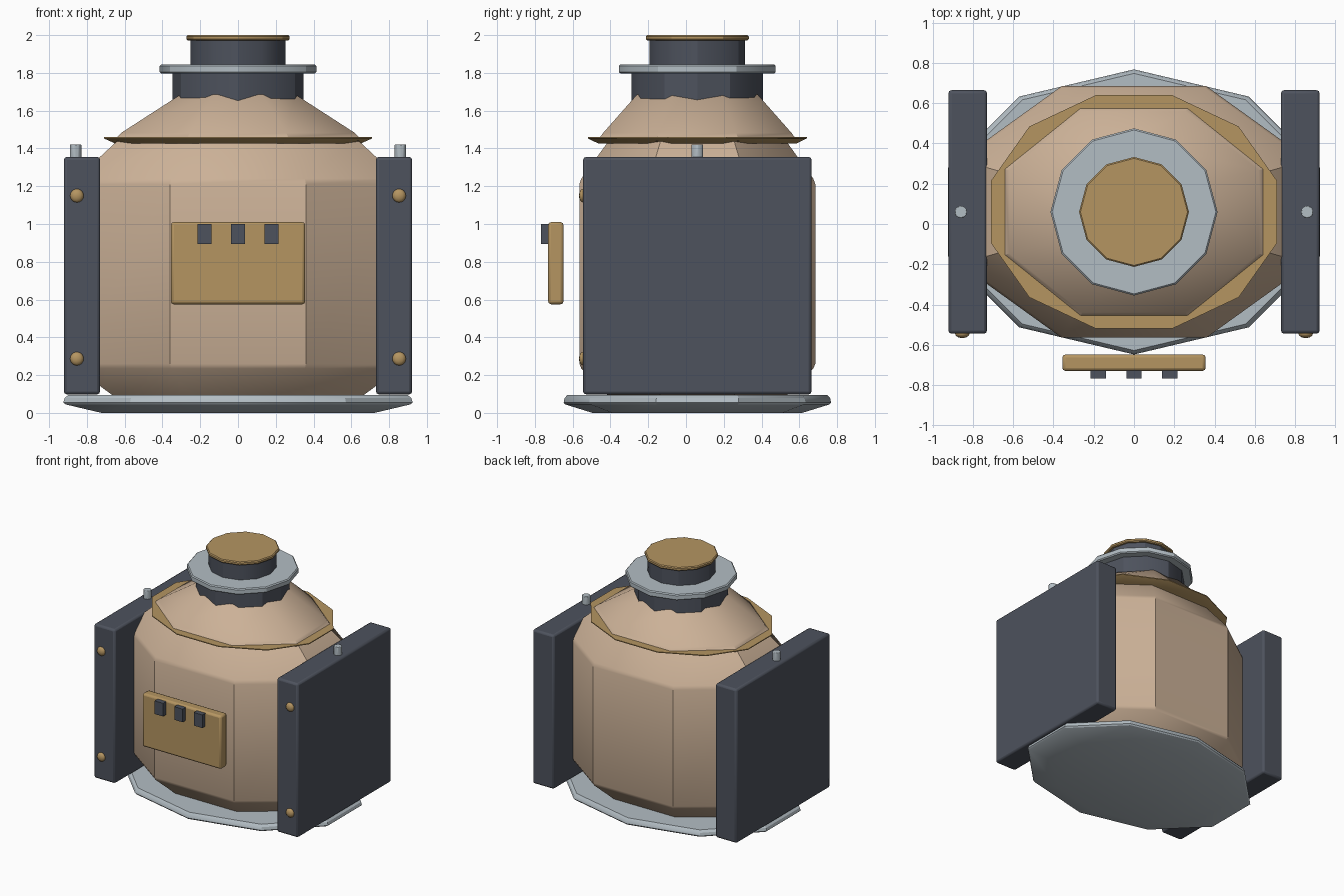
import bpy, bmesh, math

if "Cube" in bpy.data.objects:
    bpy.data.objects.remove(bpy.data.objects["Cube"])

CY = 0.06  # the round parts are centred slightly behind the origin


def material(name, rgb):
    m = bpy.data.materials.new(name)
    m.diffuse_color = (*rgb, 1)
    m.use_nodes = True
    m.node_tree.nodes["Principled BSDF"].inputs["Base Color"].default_value = m.diffuse_color
    return m


TAN = material("tan_paint", (0.60, 0.44, 0.31))
GOLD = material("brass", (0.46, 0.30, 0.12))
SILVER = material("pale_metal", (0.45, 0.51, 0.55))
DARK = material("dark_metal", (0.075, 0.085, 0.11))


def finish(name, bm, mat, bevel=0, smooth=30):
    bmesh.ops.recalc_face_normals(bm, faces=bm.faces)
    me = bpy.data.meshes.new(name)
    bm.to_mesh(me)
    bm.free()
    me.materials.append(mat)
    ob = bpy.data.objects.new(name, me)
    bpy.context.collection.objects.link(ob)
    if bevel:
        b = ob.modifiers.new("bevel", 'BEVEL')
        b.width = bevel
        b.segments = 2
        b.limit_method = 'ANGLE'
    bpy.ops.object.select_all(action='DESELECT')
    ob.select_set(True)
    bpy.context.view_layer.objects.active = ob
    bpy.ops.object.shade_smooth_by_angle(angle=math.radians(smooth))
    return ob


def loft(name, sides, start, sections, mat, smooth=30):
    """Closed stack of elliptical polygons; each section is (rx, ry, z)."""
    bm = bmesh.new()
    rings = []
    for rx, ry, z in sections:
        angles = [math.radians(start) + math.tau * i / sides for i in range(sides)]
        rings.append([bm.verts.new((rx * math.cos(a), CY + ry * math.sin(a), z))
                      for a in angles])
    for lo, hi in zip(rings, rings[1:]):
        for i in range(sides):
            j = (i + 1) % sides
            bm.faces.new((lo[i], lo[j], hi[j], hi[i]))
    bm.faces.new(rings[0][::-1])
    bm.faces.new(rings[-1])
    return finish(name, bm, mat, smooth=smooth)


def box(name, lo, hi, mat, bevel=0):
    bm = bmesh.new()
    bmesh.ops.create_cube(bm, size=1)
    for v in bm.verts:
        v.co = [(a + b) / 2 + c * (b - a) for a, b, c in zip(lo, hi, v.co)]
    return finish(name, bm, mat, bevel)


def disc(name, r, z0, z1, mat, edge=0.0):
    secs = [(r, r, z0), (r, r, z1)]
    if edge:
        s = r - edge
        secs = [(s, s, z0), (r, r, z0 + edge), (r, r, z1 - edge), (s, s, z1)]
    return loft(name, 12, 0, secs, mat)


# Ten-sided foot plate with undercut rim
loft("base_plate", 10, 18,
     [(0.76, 0.555, 0), (0.96, 0.70, 0.045), (0.972, 0.708, 0.055),
      (0.965, 0.703, 0.078), (0.945, 0.688, 0.095)], SILVER)

# Eight-sided body with chamfered bottom and shoulder
loft("body", 8, 22.5,
     [(0.70, 0.50, 0.08), (0.925, 0.665, 0.235), (0.94, 0.676, 0.26),
      (0.94, 0.676, 1.21), (0.925, 0.665, 1.24), (0.68, 0.50, 1.45)], TAN)

# Brass collar and sloping cover
loft("collar_ring", 12, 15,
     [(0.67, 0.54, 1.425), (0.735, 0.60, 1.453), (0.735, 0.60, 1.46)], GOLD)
loft("shoulder_cone", 8, 22.5,
     [(0.693, 0.557, 1.44), (0.693, 0.557, 1.46), (0.67, 0.54, 1.482),
      (0.33, 0.346, 1.685), (0.28, 0.30, 1.70)], TAN)

# Neck, flange and cap
disc("lower_neck", 0.348, 1.60, 1.81, DARK)
disc("neck_flange", 0.415, 1.797, 1.845, SILVER, 0.008)
disc("upper_neck", 0.252, 1.84, 1.98, DARK)
disc("cap", 0.273, 1.972, 2.0, GOLD, 0.007)

# Side slabs with front bolts and top pins
for side, s in (("left", -1), ("right", 1)):
    x0, x1 = sorted((0.73 * s, 0.922 * s))
    box(side + "_side_panel", (x0, -0.545, 0.098), (x1, 0.665, 1.355), DARK, 0.016)
    for level, z in (("lower", 0.287), ("upper", 1.15)):
        bm = bmesh.new()
        bmesh.ops.create_uvsphere(bm, u_segments=12, v_segments=8, radius=0.036)
        for v in bm.verts:
            v.co = (v.co.x + 0.853 * s, v.co.y * 0.6 - 0.545, v.co.z + z)
        finish(f"{side}_{level}_bolt", bm, GOLD, smooth=50)
    bm = bmesh.new()
    bmesh.ops.create_cone(bm, cap_ends=True, segments=12, radius1=0.031,
                          radius2=0.031, depth=0.09)
    bmesh.ops.translate(bm, verts=bm.verts, vec=(0.86 * s, CY, 1.377))
    finish(side + "_top_pin", bm, SILVER, 0.004)

# Front control plate and three tabs
box("front_plate", (-0.356, -0.73, 0.575), (0.356, -0.648, 1.01), GOLD, 0.016)
for i, x in enumerate((-0.177, 0, 0.177)):
    box(f"front_tab_{i + 1}", (x - 0.038, -0.768, 0.893), (x + 0.038, -0.70, 1.0), DARK)
